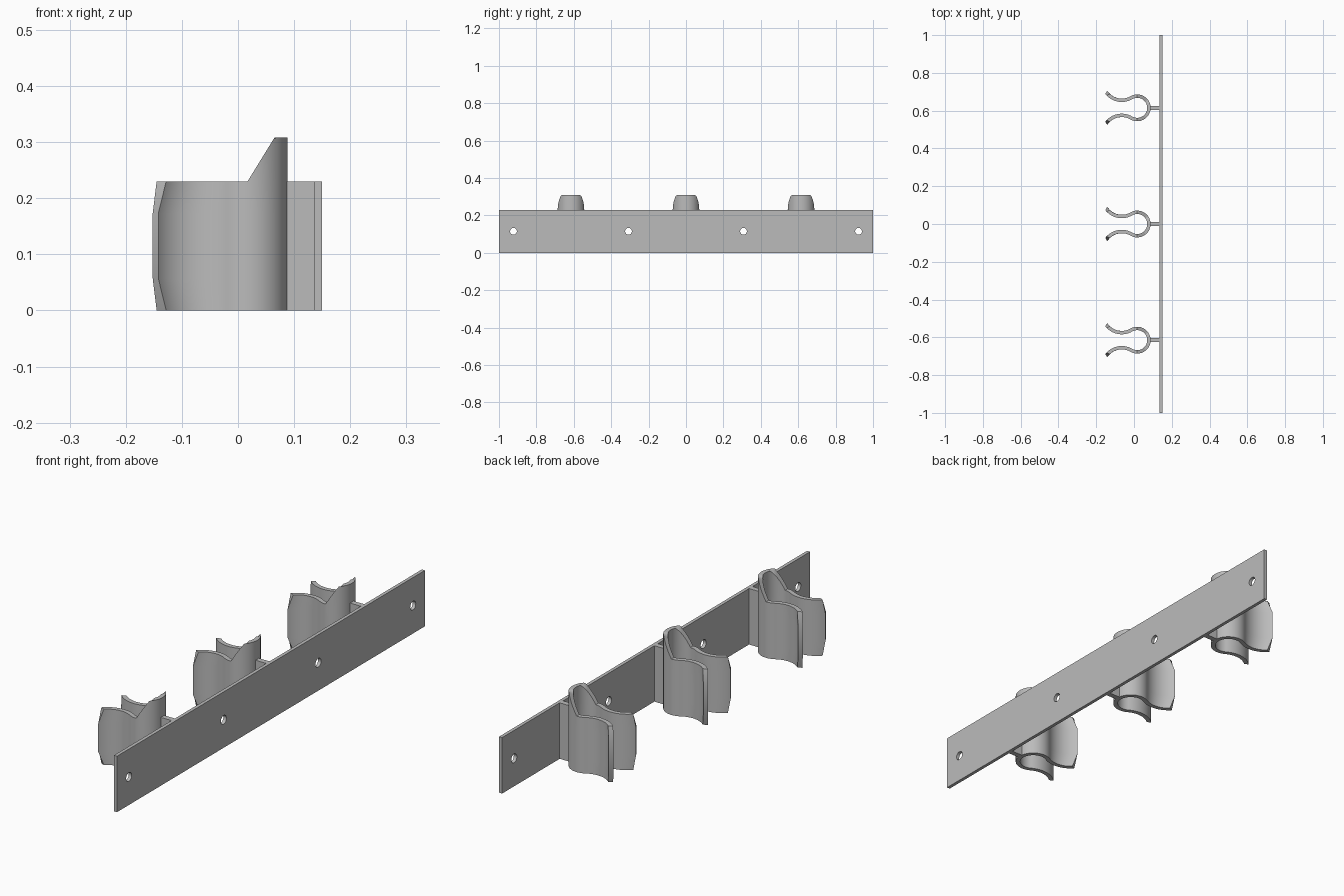
import bpy, bmesh, math
from mathutils import Matrix

cube = bpy.data.objects.get("Cube")
if cube:
    bpy.data.objects.remove(cube, do_unlink=True)

HEIGHT = 0.23
SPACING = 0.615

grey = bpy.data.materials.new("light grey plastic")
grey.use_nodes = True
grey.diffuse_color = (0.5, 0.5, 0.5, 1)
grey.node_tree.nodes["Principled BSDF"].inputs["Base Color"].default_value = (0.5, 0.5, 0.5, 1)


def make_object(name, bm):
    bmesh.ops.recalc_face_normals(bm, faces=bm.faces)
    mesh = bpy.data.meshes.new(name)
    bm.to_mesh(mesh)
    bm.free()
    mesh.materials.append(grey)
    obj = bpy.data.objects.new(name, mesh)
    bpy.context.collection.objects.link(obj)
    return obj


def box(name, x0, x1, y0, y1, z0, z1):
    bm = bmesh.new()
    bmesh.ops.create_cube(bm, size=1)
    for v in bm.verts:
        v.co = (x0 + (v.co.x + 0.5) * (x1 - x0),
                y0 + (v.co.y + 0.5) * (y1 - y0),
                z0 + (v.co.z + 0.5) * (z1 - z0))
    return make_object(name, bm)


def activate(obj):
    bpy.ops.object.select_all(action='DESELECT')
    obj.select_set(True)
    bpy.context.view_layer.objects.active = obj


# Mounting plate with four screw holes
plate = box("mounting_plate", 0.136, 0.15, -1, 1, 0, HEIGHT)
bm = bmesh.new()
for k in (-1.5, -0.5, 0.5, 1.5):
    place = Matrix.Translation((0.143, k * SPACING, HEIGHT / 2))
    bmesh.ops.create_cone(bm, cap_ends=True, segments=32, radius1=0.018,
                          radius2=0.018, depth=0.1,
                          matrix=place @ Matrix.Rotation(math.pi / 2, 4, 'Y'))
cutter = make_object("hole_cutter", bm)
cutter.hide_render = True
cut = plate.modifiers.new("screw_holes", 'BOOLEAN')
cut.operation = 'DIFFERENCE'
cut.solver = 'EXACT'
cut.object = cutter
activate(plate)
bpy.ops.object.modifier_apply(modifier=cut.name)
bpy.data.objects.remove(cutter, do_unlink=True)
activate(plate)
bpy.ops.object.shade_smooth_by_angle()

# Spring clip: round grip, then an outward-curling lip on each arm
RING_X, RING_R, HALF_WALL = 0.017, 0.062, 0.009
NECK_X, NECK_Y = -0.065, 0.04
dx = RING_X - NECK_X
LIP_R = (dx ** 2 + NECK_Y ** 2 - RING_R ** 2) / (2 * (RING_R - NECK_Y))
LIP_Y = NECK_Y + LIP_R
JOIN = math.atan2(dx, LIP_Y)


def wall_line(offset, tip_x):
    """Plan outline of one wall surface, from the +y tip round to the -y tip."""
    r = LIP_R - offset
    tip = math.asin((NECK_X - tip_x) / r)
    pts = []
    for i in range(24):
        a = tip + (-JOIN - tip) * i / 24
        pts.append((NECK_X - r * math.sin(a), LIP_Y - r * math.cos(a)))
    start = math.pi / 2 + JOIN
    angles = [start + (math.pi / 2 - start) * i / 6 for i in range(6)]
    angles += [math.radians(90 - 6 * i) for i in range(16)]
    for a in angles:
        pts.append((RING_X + (RING_R + offset) * math.cos(a),
                    (RING_R + offset) * math.sin(a)))
    return pts + [(x, -y) for x, y in reversed(pts[:-1])]


def top_height(x):
    """The back of the grip slopes up to a raised, flat-topped guide."""
    return HEIGHT + 0.078 * min(max((x - RING_X) / 0.048, 0), 1)


bm = bmesh.new()
rows = []
for z, corner in ((0, True), (0.057, False), (0.173, False), (HEIGHT, True)):
    outer = wall_line(HALF_WALL, -0.128 if corner else -0.142)
    inner = wall_line(-HALF_WALL, -0.145 if corner else -0.152)
    loop = outer + inner[::-1]
    rows.append([bm.verts.new((x, y, top_height(x) if z == HEIGHT else z))
                 for x, y in loop])
n = len(rows[0])
for low, high in zip(rows, rows[1:]):
    for i in range(n):
        j = (i + 1) % n
        bm.faces.new((low[i], low[j], high[j], high[i]))
for row in (rows[0], rows[-1]):
    for i in range(n // 2 - 1):
        bm.faces.new((row[i], row[i + 1], row[n - 2 - i], row[n - 1 - i]))
clip = make_object("spring_clip_middle", bm)
activate(clip)
bpy.ops.object.shade_smooth_by_angle()

# Repeat the clip and its stem along the plate
for label, k in (("front", -1), ("middle", 0), ("back", 1)):
    y = k * SPACING
    box("clip_stem_" + label, 0.078, 0.138, y - 0.011, y + 0.011, 0, HEIGHT)
    if k:
        copy = clip.copy()
        copy.name = "spring_clip_" + label
        copy.location.y = y
        bpy.context.collection.objects.link(copy)
